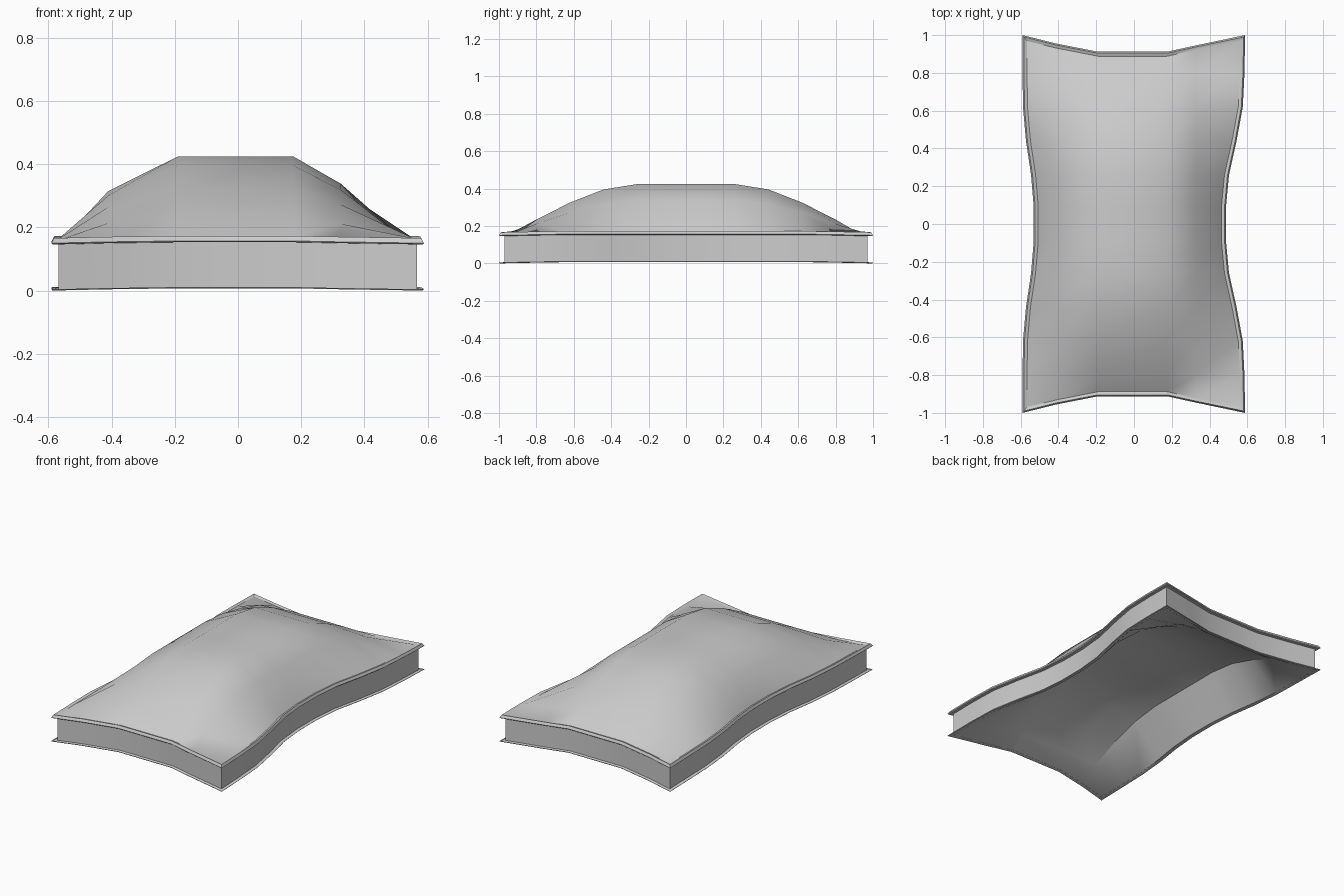
import bpy, bmesh, math

if "Cube" in bpy.data.objects:
    bpy.data.objects.remove(bpy.data.objects["Cube"])

# Half-length stations: y, left edge x, right edge x, dome fullness
STATIONS = [(0.97, -0.59, 0.588, 0.0), (0.80, -0.59, 0.585, 0.27),
            (0.62, -0.588, 0.576, 0.62), (0.44, -0.572, 0.543, 0.89),
            (0.26, -0.545, 0.503, 1.0), (0.09, -0.531, 0.487, 1.0)]
# Dome cross-section columns: x, height, end-edge y
TOP_COLUMNS = [(-0.41, 0.315, 0.955), (-0.19, 0.424, 0.912),
               (0.175, 0.424, 0.912), (0.325, 0.338, 0.945)]
# The lower cover has a sharper fold on its left side
BOTTOM_COLUMNS = [(-0.38, 0.38, 0.955)] + TOP_COLUMNS[1:]
ROWS = [(-y, l, r, h) for y, l, r, h in STATIONS] + STATIONS[::-1]
NR, NC = len(ROWS), len(TOP_COLUMNS) + 2
SEAM = 0.146


def border(i, j, inset):
    """Outline point (x, y, seam lift) at row i, column j, moved inwards."""
    y, left, right, _ = ROWS[i]
    end = i in (0, NR - 1)
    side = j in (0, NC - 1)
    sy = 1 if y > 0 else -1
    if side:
        sx = -1 if j == 0 else 1
        x = (left if j == 0 else right) - sx * inset
    else:
        x = TOP_COLUMNS[j - 1][0]
    if end:
        y_edge = 1.0 if side else TOP_COLUMNS[j - 1][2]
        y = sy * (y_edge - inset * (1.3 if side else 1.0))
    if end and side:
        lift = 0
    elif end:
        lift = 0.004 if j in (1, NC - 2) else 0.007
    else:
        lift = 0.004 if abs(y) > 0.7 else 0.007
    return x, y, lift


LOOP = ([(0, j) for j in range(NC)] + [(i, NC - 1) for i in range(1, NR)]
        + [(NR - 1, j) for j in range(NC - 2, -1, -1)]
        + [(i, 0) for i in range(NR - 2, 0, -1)])


def ring(bm, inset, z):
    pts = [border(i, j, inset) for i, j in LOOP]
    return [bm.verts.new((x, y, z + lift)) for x, y, lift in pts]


def bridge(bm, a, b):
    n = len(a)
    for k in range(n):
        bm.faces.new((a[k], a[(k + 1) % n], b[(k + 1) % n], b[k]))


def finish(bm, name):
    mesh = bpy.data.meshes.new(name)
    bm.to_mesh(mesh)
    bm.free()
    ob = bpy.data.objects.new(name, mesh)
    bpy.context.collection.objects.link(ob)
    bpy.ops.object.select_all(action='DESELECT')
    ob.select_set(True)
    bpy.context.view_layer.objects.active = ob
    bpy.ops.object.shade_smooth_by_angle(angle=math.radians(30))
    return ob


def panel(name, z0, profile, columns):
    """Domed fabric panel; profile lists the seam edge as (inset, height)."""
    bm = bmesh.new()
    rings = [ring(bm, inset, z0 + z) for inset, z in profile]
    for a, b in zip(rings, rings[1:]):
        bridge(bm, a, b)
    rim = profile[-1][1] + 0.004
    grid = dict(zip(LOOP, rings[-1]))
    for i in range(1, NR - 1):
        y, _, _, h = ROWS[i]
        for j in range(1, NC - 1):
            x, top, _ = columns[j - 1]
            full = h ** 0.85 if j == 1 else h
            z = z0 + rim + (top - SEAM - rim) * full
            grid[i, j] = bm.verts.new((x, y, z))
    for i in range(NR - 1):
        for j in range(NC - 1):
            bm.faces.new((grid[i, j], grid[i, j + 1],
                          grid[i + 1, j + 1], grid[i + 1, j]))
    return finish(bm, name)


# Upper cover with a raised welt and stitched groove around its edge
panel("cushion_top", SEAM,
      [(0.024, 0.0), (0.004, 0.0), (0.0, 0.004), (0.008, 0.02), (0.024, 0.014)],
      TOP_COLUMNS)

# Lower cover: thin edge, arching up inside the cushion
panel("cushion_bottom", 0.0, [(0.0, 0.004), (0.003, 0.0), (0.024, 0.004)],
      BOTTOM_COLUMNS)

# Upright band joining the two covers
bm = bmesh.new()
bridge(bm, ring(bm, 0.022, 0.003), ring(bm, 0.022, SEAM))
finish(bm, "cushion_side_band")
